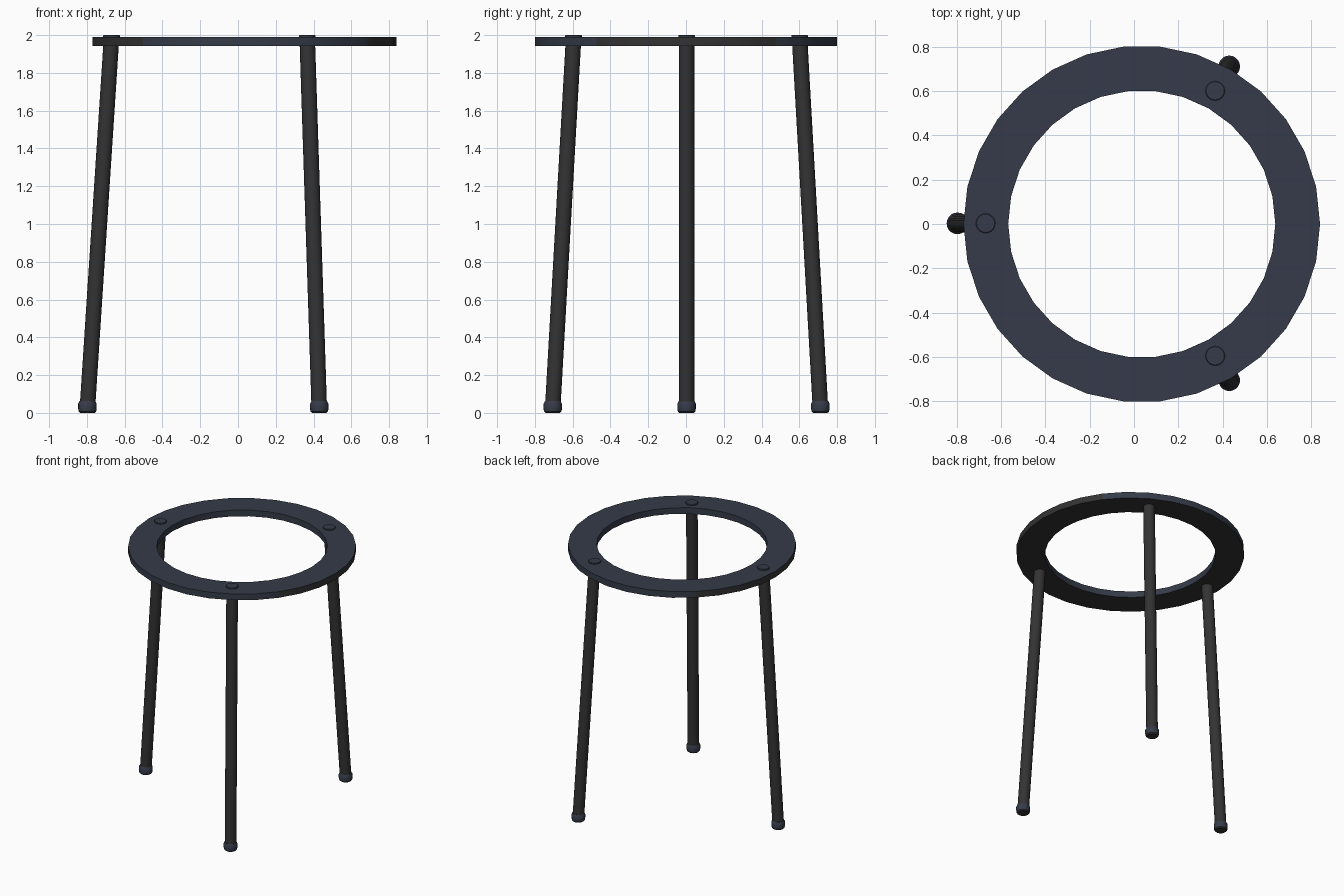
import bpy, bmesh, math
from mathutils import Vector

if "Cube" in bpy.data.objects:
    bpy.data.objects.remove(bpy.data.objects["Cube"])


def material(name, rgb):
    m = bpy.data.materials.new(name)
    m.diffuse_color = (*rgb, 1)
    m.use_nodes = True
    m.node_tree.nodes["Principled BSDF"].inputs["Base Color"].default_value = m.diffuse_color
    return m


slate = material("dark slate blue", (0.036, 0.044, 0.067))
grey = material("charcoal grey", (0.033, 0.033, 0.033))


def lathe(name, profile, sides, loc, mats, closed=False, smooth=True):
    """Revolve a (radius, z) profile about z; open profiles get capped ends."""
    bm = bmesh.new()
    rings = []
    for r, z in profile:
        rings.append([bm.verts.new((r * math.cos(2 * math.pi * i / sides),
                                    r * math.sin(2 * math.pi * i / sides), z))
                      for i in range(sides)])
    pairs = list(zip(rings, rings[1:]))
    if closed:
        pairs.append((rings[-1], rings[0]))
    else:
        bm.faces.new(rings[0][::-1])
        bm.faces.new(rings[-1])
    for a, b in pairs:
        for i in range(sides):
            j = (i + 1) % sides
            bm.faces.new((a[i], a[j], b[j], b[i]))
    bmesh.ops.recalc_face_normals(bm, faces=bm.faces)
    me = bpy.data.meshes.new(name)
    bm.to_mesh(me)
    bm.free()
    for m in mats:
        me.materials.append(m)
    ob = bpy.data.objects.new(name, me)
    ob.location = loc
    bpy.context.collection.objects.link(ob)
    if smooth:
        bpy.ops.object.select_all(action='DESELECT')
        ob.select_set(True)
        bpy.context.view_layer.objects.active = ob
        bpy.ops.object.shade_smooth_by_angle(angle=math.radians(35))
    return ob


# Flat ring top: slate, with grey underside and a grey stretch of outer rim
ring = lathe("ring_top", [(0.603, 1.943), (0.805, 1.943), (0.805, 1.991), (0.603, 1.991)],
             30, (0.035, 0, 0), [slate, grey], closed=True)
for p in ring.data.polygons:
    c, n = p.center, p.normal
    outer_side = abs(n.z) < 0.5 and n.dot(Vector((c.x, c.y, 0))) > 0
    if n.z < -0.5 or (outer_side and (c.x < -0.53 or c.x > 0.6)):
        p.material_index = 1

# Three splayed legs, each with a foot and a bolt cap
CX, CY = 0.021, 0.003
for k, deg in enumerate((180, 60, -60), 1):
    d = Vector((math.cos(math.radians(deg)), math.sin(math.radians(deg)), 0))
    base = Vector((CX, CY, 0))
    foot_pos = base + d * 0.818
    top_pos = base + d * 0.691
    start = foot_pos + Vector((0, 0, 0.03))
    axis = top_pos + Vector((0, 0, 1.98)) - start

    leg = lathe(f"leg_{k}", [(0.041, 0), (0.041, axis.length)], 20, start, [grey])
    leg.rotation_mode = 'QUATERNION'
    leg.rotation_quaternion = Vector((0, 0, 1)).rotation_difference(axis)

    foot = lathe(f"foot_{k}", [(0.038, 0), (0.046, 0.007), (0.049, 0.022),
                               (0.049, 0.048), (0.042, 0.062)], 20, foot_pos, [slate, grey])
    for p in foot.data.polygons:
        if p.normal.z < -0.5:
            p.material_index = 1

    lathe(f"bolt_cap_{k}", [(0.044, 1.985), (0.044, 1.997), (0.041, 2.0)], 20,
          top_pos, [slate])
